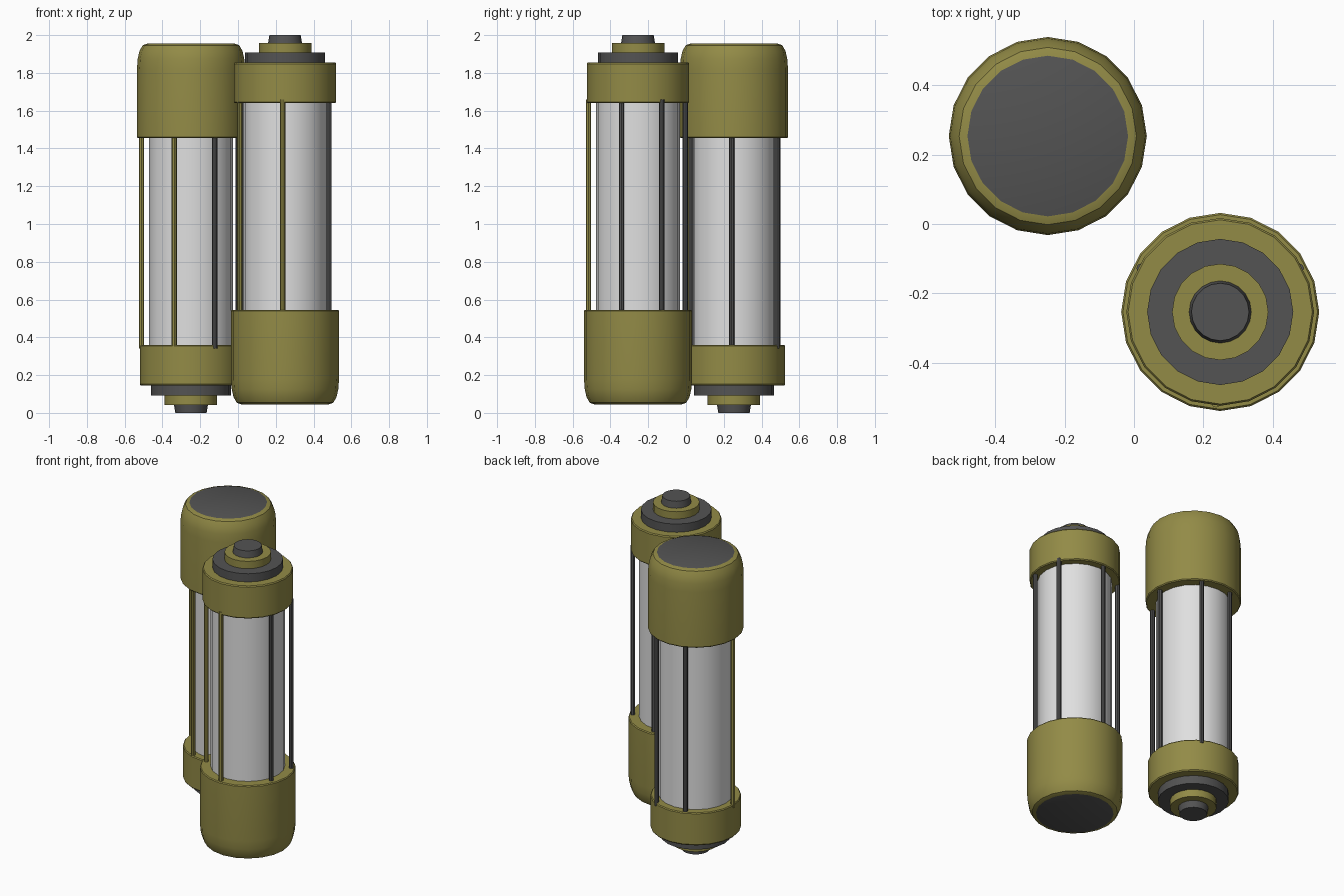
import bpy, bmesh, math
from mathutils import Matrix

if "Cube" in bpy.data.objects:
    bpy.data.objects.remove(bpy.data.objects["Cube"])


def material(name, rgb):
    m = bpy.data.materials.new(name)
    m.diffuse_color = (*rgb, 1.0)
    m.use_nodes = True
    m.node_tree.nodes["Principled BSDF"].inputs["Base Color"].default_value = m.diffuse_color
    return m


OLIVE = material("olive", (0.29, 0.258, 0.062))
DARK = material("dark_grey", (0.087, 0.087, 0.087))
PALE = material("pale_tube", (0.74, 0.74, 0.74))


def revolve(name, profile, place, mats, sides=20, pos=(0, 0), end_z=None):
    """Closed solid of revolution from (radius, z) points, bottom to top."""
    bm = bmesh.new()
    rings = []
    for r, z in profile:
        rings.append([bm.verts.new((pos[0] + r * math.cos(2 * math.pi * i / sides),
                                    pos[1] + r * math.sin(2 * math.pi * i / sides), z))
                      for i in range(sides)])
    for a, b in zip(rings, rings[1:]):
        for i in range(sides):
            j = (i + 1) % sides
            bm.faces.new((a[i], a[j], b[j], b[i]))
    bottom = bm.faces.new(list(reversed(rings[0])))
    bm.faces.new(rings[-1])
    if end_z is not None:            # flat end takes the second material
        bottom.material_index = 1
    bm.transform(place)
    me = bpy.data.meshes.new(name)
    bm.to_mesh(me)
    bm.free()
    for m in mats:
        me.materials.append(m)
    me.shade_smooth()
    me.set_sharp_from_angle(angle=math.radians(30))
    ob = bpy.data.objects.new(name, me)
    bpy.context.collection.objects.link(ob)
    return ob


# rod positions around the tube, with their colours
RODS = [(-0.012, -0.262, OLIVE), (-0.240, -0.088, OLIVE), (0.233, -0.088, DARK),
        (0.228, 0.126, DARK), (-0.012, 0.250, DARK), (-0.228, 0.126, DARK)]


def canister(tag, place):
    # large rounded cap with a dark flat end
    revolve(tag + "_large_cap",
            [(0.232, 0.045), (0.256, 0.054), (0.273, 0.085), (0.282, 0.125),
             (0.286, 0.18), (0.286, 0.540), (0.281, 0.546)],
            place, [OLIVE, DARK], end_z=0.045)
    # tube
    revolve(tag + "_tube", [(0.222, 0.50), (0.222, 1.70)], place, [PALE])
    # collar at the other end
    revolve(tag + "_collar",
            [(0.266, 1.640), (0.271, 1.646), (0.271, 1.848), (0.266, 1.855)],
            place, [OLIVE])
    # stepped tip
    revolve(tag + "_tip_ring", [(0.211, 1.84), (0.211, 1.909)], place, [DARK])
    revolve(tag + "_tip_step", [(0.139, 1.90), (0.139, 1.957)], place, [OLIVE])
    revolve(tag + "_tip_button", [(0.091, 1.95), (0.083, 2.0)], place, [DARK])
    # thin guard rods
    for n, (x, y, m) in enumerate(RODS):
        revolve(f"{tag}_rod_{n + 1}", [(0.014, 0.52), (0.014, 1.66)], place, [m],
                sides=8, pos=(x, y))


# one canister upright, the other turned over about the x = y diagonal
upright = Matrix.Translation((0.249, -0.254, 0))
turned = Matrix.Translation((-0.249, 0.254, 2.0)) @ Matrix(
    ((0, 1, 0, 0), (1, 0, 0, 0), (0, 0, -1, 0), (0, 0, 0, 1)))
canister("upright", upright)
canister("turned", turned)
